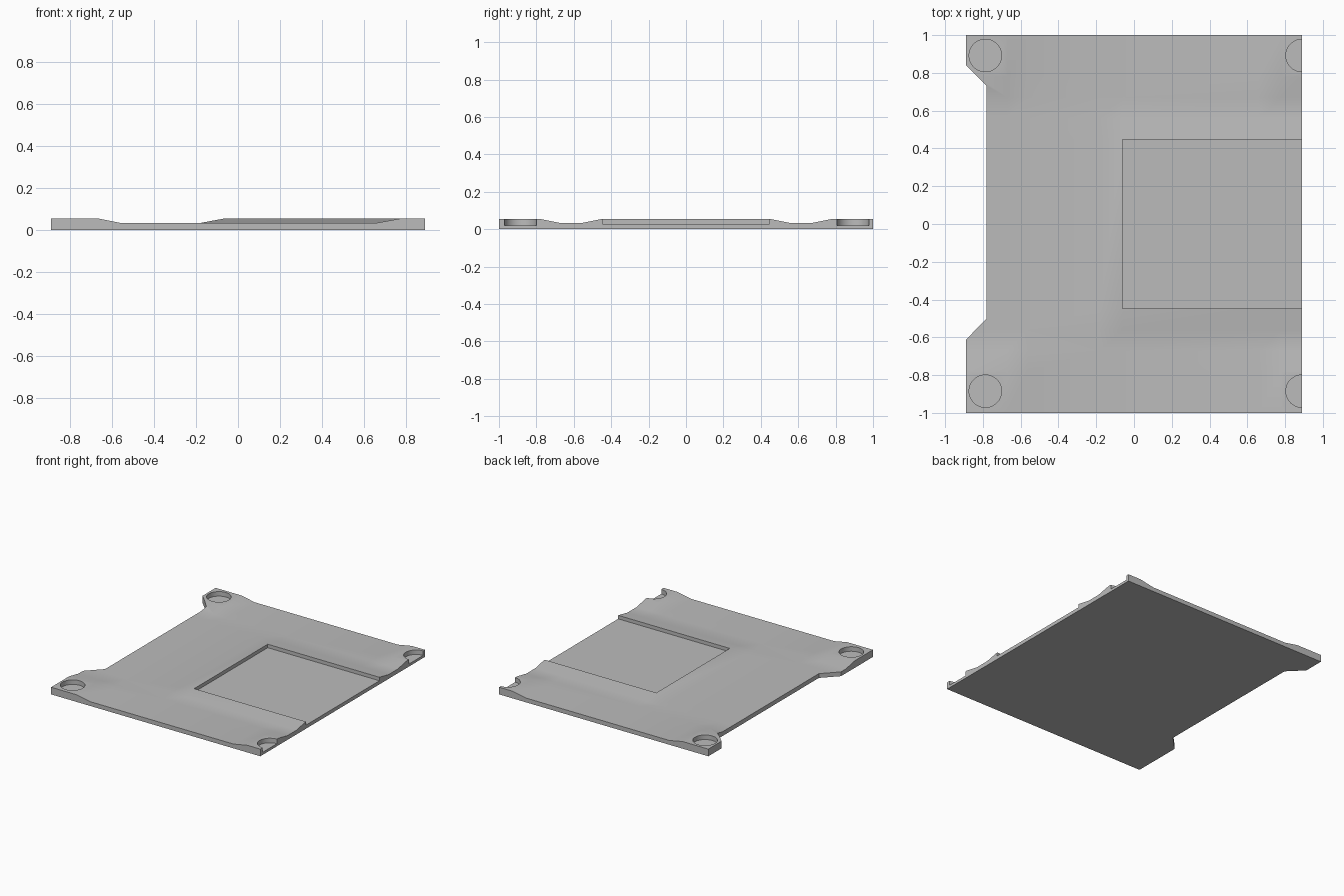
import bpy, bmesh, math
from mathutils import Vector

cube = bpy.data.objects.get("Cube")
if cube:
    bpy.data.objects.remove(cube, do_unlink=True)

LOW, HIGH, HALF_X, HALF_Y = 0.033, 0.055, 0.89, 1.0

grey = bpy.data.materials.new("plain grey")
grey.use_nodes = True
grey.diffuse_color = (0.5, 0.5, 0.5, 1)
grey.node_tree.nodes["Principled BSDF"].inputs["Base Color"].default_value = (0.5, 0.5, 0.5, 1)


def make_object(name, bm):
    bmesh.ops.recalc_face_normals(bm, faces=bm.faces)
    mesh = bpy.data.meshes.new(name)
    bm.to_mesh(mesh)
    bm.free()
    mesh.materials.append(grey)
    obj = bpy.data.objects.new(name, mesh)
    bpy.context.collection.objects.link(obj)
    return obj


def prism(name, outline, z0, z1):
    bm = bmesh.new()
    face = bm.faces.new([bm.verts.new((x, y, z0)) for x, y in outline])
    new = bmesh.ops.extrude_face_region(bm, geom=[face], use_keep_orig=True)["geom"]
    for v in new:
        if isinstance(v, bmesh.types.BMVert):
            v.co.z = z1
    return make_object(name, bm)


def circle(cx, cy, r, n=48):
    return [(cx + r * math.cos(2 * math.pi * i / n), cy + r * math.sin(2 * math.pi * i / n))
            for i in range(n)]


def height(x, y):
    # raised corner pads and a raised rim around the pocket
    e = 1e-4
    pad = abs(y) > 0.78 - e and (x < -0.67 + e or x > 0.78 - e)
    rim = abs(y) < 0.45 + e and x > -0.06 - e
    return HIGH if pad or rim else LOW


# Plate: a box sliced along the ramp lines, then its top lifted
bm = bmesh.new()
bmesh.ops.create_cube(bm, size=2)
for v in bm.verts:
    v.co = (v.co.x * HALF_X, v.co.y * HALF_Y, LOW if v.co.z > 0 else 0)
x_lines = [-0.67, -0.56, -0.18, -0.06, 0.66, 0.78]
y_lines = [s * y for s in (-1, 1) for y in (0.45, 0.56, 0.67, 0.78)]
for axis, lines in ((0, x_lines), (1, y_lines)):
    normal = Vector((0, 0, 0))
    normal[axis] = 1
    for p in lines:
        bmesh.ops.bisect_plane(bm, geom=bm.verts[:] + bm.edges[:] + bm.faces[:],
                               plane_co=normal * p, plane_no=normal)
for v in bm.verts:
    if v.co.z > LOW / 2:
        v.co.z = height(v.co.x, v.co.y)

# Mitre the ramp corners
for f in list(bm.faces):
    tops = [v for v in f.verts if v.co.z > HIGH - 0.001]
    if len(tops) == 1 and all(v.co.z > LOW / 2 for v in f.verts):
        verts = list(f.verts)
        i = verts.index(tops[0])
        bmesh.utils.face_split(f, verts[i], verts[(i + 2) % 4])
plate = make_object("base_plate", bm)

# Cutters: pocket, corner holes and side notch
cutters = [
    prism("pocket_cutter", [(-0.06, -0.447), (1, -0.447), (1, 0.447), (-0.06, 0.447)], 0.028, 0.2),
    prism("notch_cutter", [(-1.0, -0.505), (-0.89, -0.613), (-0.78, -0.5), (-0.78, 0.73),
                           (-0.89, 0.84), (-1.0, 0.84)], -0.1, 0.2),
]
for side, cx in (("right", -0.787), ("left", 0.89)):
    for end, cy in (("front", -0.885), ("back", 0.892)):
        cutters.append(prism(f"{end}_{side}_hole_cutter", circle(cx, cy, 0.086), 0.02, 0.2))

for cutter in cutters:
    cutter.hide_render = True
    cutter.hide_set(True)
    mod = plate.modifiers.new(cutter.name, "BOOLEAN")
    mod.operation = "DIFFERENCE"
    mod.solver = "EXACT"
    mod.object = cutter

# Apply the cuts and smooth the gentle ramps
bpy.context.view_layer.update()
cut = bpy.data.meshes.new_from_object(plate.evaluated_get(bpy.context.evaluated_depsgraph_get()))
plate.modifiers.clear()
plate.data = cut
for cutter in cutters:
    bpy.data.objects.remove(cutter, do_unlink=True)
bpy.ops.object.select_all(action="DESELECT")
plate.select_set(True)
bpy.context.view_layer.objects.active = plate
bpy.ops.object.shade_smooth_by_angle(angle=math.radians(30))
